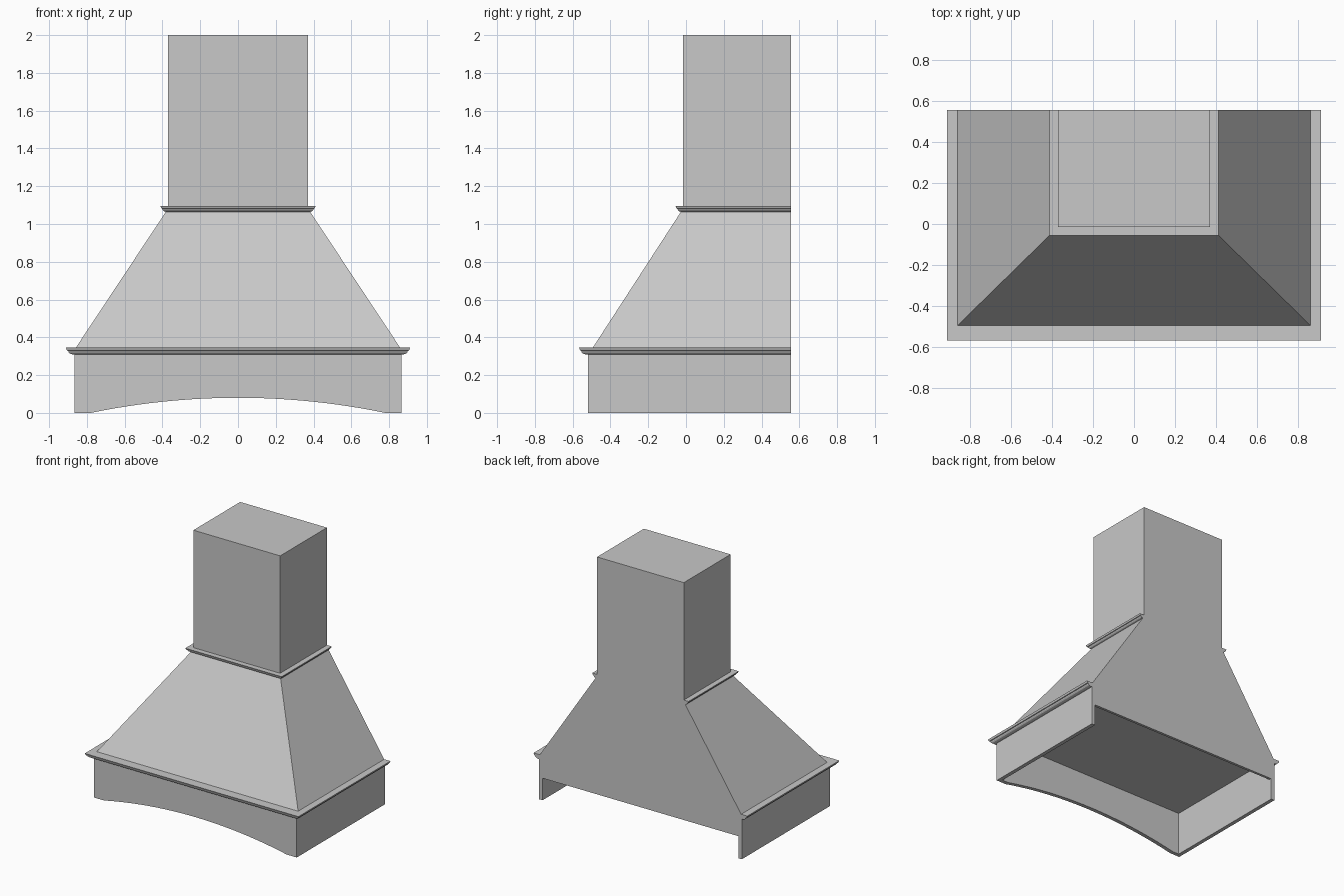
import bpy, bmesh, math

if "Cube" in bpy.data.objects:
    bpy.data.objects.remove(bpy.data.objects["Cube"])

grey = bpy.data.materials.new("warm_white_grey")
grey.diffuse_color = (0.58, 0.58, 0.58, 1)
grey.use_nodes = True
grey.node_tree.nodes["Principled BSDF"].inputs["Base Color"].default_value = grey.diffuse_color

BACK = 0.555      # wall plane
FRONT = -0.52     # outer front of the apron
HALF = 0.865      # outer half width of the apron
WALL = 0.03       # apron board thickness


def make(name, verts, faces):
    mesh = bpy.data.meshes.new(name)
    mesh.from_pydata(verts, [], faces)
    bm = bmesh.new()
    bm.from_mesh(mesh)
    bmesh.ops.recalc_face_normals(bm, faces=bm.faces)
    bm.to_mesh(mesh)
    bm.free()
    mesh.materials.append(grey)
    obj = bpy.data.objects.new(name, mesh)
    bpy.context.collection.objects.link(obj)
    return obj


def loft(name, rings, closed=False):
    """Skin matching closed rings of points and cap both ends."""
    n = len(rings[0])
    verts = [p for ring in rings for p in ring]
    faces = [(r * n + i, r * n + (i + 1) % n, (r + 1) * n + (i + 1) % n, (r + 1) * n + i)
             for r in range(len(rings) - 1) for i in range(n)]
    faces += [tuple(range(n)), tuple(range((len(rings) - 1) * n, len(rings) * n))]
    return make(name, verts, faces)


def rect(x0, x1, y0, y1, z):
    return [(x0, y0, z), (x1, y0, z), (x1, y1, z), (x0, y1, z)]


def box(name, x0, x1, y0, y1, z0, z1):
    return loft(name, [rect(x0, x1, y0, y1, z0), rect(x0, x1, y0, y1, z1)])


def trim(name, half, front, z, scale):
    """Moulding mitred round the front and both sides."""
    profile = [(-0.03, 0), (0.012, 0), (0.025, 0.004), (0.032, 0.011), (0.034, 0.018),
               (0.040, 0.020), (0.046, 0.035), (-0.03, 0.035)]
    profile = [(o * scale, z + h * scale) for o, h in profile]
    rings = [[(-half - o, BACK, h) for o, h in profile],
             [(-half - o, front - o, h) for o, h in profile],
             [(half + o, front - o, h) for o, h in profile],
             [(half + o, BACK, h) for o, h in profile]]
    return loft(name, rings)


# Chimney
box("chimney", -0.37, 0.37, -0.015, BACK, 1.06, 2.0)

# Tapered hood, its underside closes the recess
loft("hood", [rect(-0.862, 0.862, -0.497, BACK, 0.34),
              rect(-0.375, 0.375, -0.02, BACK, 1.075)])

# Mouldings
trim("lower_trim", HALF, FRONT, 0.31, 1.0)
trim("upper_trim", 0.37, -0.015, 1.064, 0.88)

# Front apron board with an arched lower edge
SPAN, RISE, STEPS = 0.78, 0.08, 24
radius = (SPAN ** 2 + RISE ** 2) / (2 * RISE)
arch = []
for i in range(STEPS + 1):
    x = -SPAN + 2 * SPAN * i / STEPS
    arch.append((x, RISE - radius + math.sqrt(radius ** 2 - x ** 2)))
outline = [(-HALF, 0.34), (-HALF, 0)] + arch + [(HALF, 0), (HALF, 0.34)]
loft("front_apron", [[(x, y, z) for x, z in outline] for y in (FRONT, FRONT + WALL)])

# Side apron boards
for side, name in ((-1, "left_apron"), (1, "right_apron")):
    xs = sorted((side * HALF, side * (HALF - WALL)))
    box(name, xs[0], xs[1], FRONT + WALL, BACK, 0, 0.34)

# Back board stopping short of the lower edge
box("back_board", -HALF + WALL, HALF - WALL, BACK - 0.02, BACK, 0.17, 0.34)
